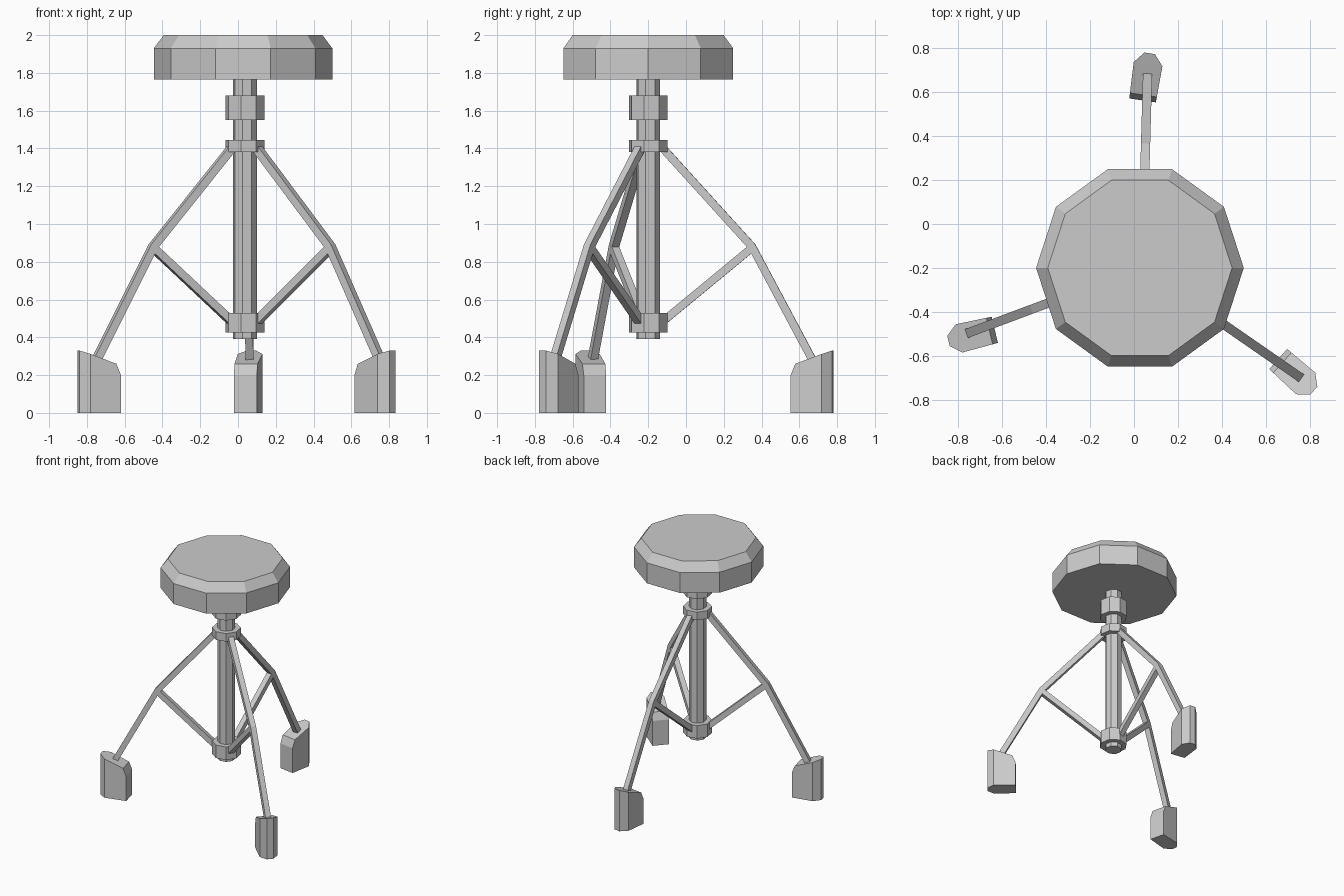
import bpy, bmesh
from math import cos, sin, pi, radians
from mathutils import Vector

if "Cube" in bpy.data.objects:
    bpy.data.objects.remove(bpy.data.objects["Cube"], do_unlink=True)

GREY = (0.6, 0.6, 0.6, 1)
mat = bpy.data.materials.new("plain grey")
mat.use_nodes = True
mat.diffuse_color = GREY
mat.node_tree.nodes["Principled BSDF"].inputs["Base Color"].default_value = GREY

AXIS = Vector((0.037, -0.2, 0))


def skin(name, rings):
    """Join equal-sized rings of points into one closed flat-shaded solid."""
    bm = bmesh.new()
    loops = [[bm.verts.new(p) for p in ring] for ring in rings]
    for a, b in zip(loops, loops[1:]):
        for i in range(len(a)):
            j = (i + 1) % len(a)
            bm.faces.new((a[i], a[j], b[j], b[i]))
    bm.faces.new(loops[0])
    bm.faces.new(loops[-1])
    bmesh.ops.recalc_face_normals(bm, faces=bm.faces)
    mesh = bpy.data.meshes.new(name)
    bm.to_mesh(mesh)
    bm.free()
    mesh.materials.append(mat)
    obj = bpy.data.objects.new(name, mesh)
    bpy.context.collection.objects.link(obj)
    return obj


def turned(name, centre, sides, start, profile):
    """Upright polygonal solid from (radius, height) pairs."""
    angles = [radians(start) + 2 * pi * i / sides for i in range(sides)]
    return skin(name, [[centre + Vector((r * cos(a), r * sin(a), z)) for a in angles]
                       for r, z in profile])


def bar(name, angle, path, half=0.021):
    """Square bar along (radius, height) points in an upright plane, mitred at bends."""
    out = Vector((cos(angle), sin(angle), 0))
    side = Vector((-sin(angle), cos(angle), 0)) * half
    pts = [AXIS + out * r + Vector((0, 0, z)) for r, z in path]
    rings = []
    for i, p in enumerate(pts):
        before = (p - pts[i - 1]).normalized() if i else (pts[1] - p).normalized()
        after = (pts[i + 1] - p).normalized() if i + 1 < len(pts) else before
        along = (before + after).normalized()
        up = side.normalized().cross(along) * half / along.dot(before)
        rings.append([p + side + up, p - side + up, p - side - up, p + side - up])
    return skin(name, rings)


def foot(name, origin, angle):
    """Rubber block with a sloped top, bevelled inner edge and rounded outer end."""
    out = Vector((cos(angle), sin(angle), 0))
    side = Vector((-sin(angle), cos(angle), 0))
    stations = [(0, 0.061, 0.2), (0.025, 0.062, 0.26), (0.167, 0.066, 0.312), (0.217, 0.024, 0.33)]
    rings = []
    for u, w, z in stations:
        c, top = Vector(origin) + out * u, Vector((0, 0, z))
        rings.append([c + side * w, c - side * w, c - side * w + top, c + side * w + top])
    return skin(name, rings)


# Padded seat
turned("seat", Vector((0.027, -0.2, 0)), 10, 0,
       [(0.473, 1.765), (0.473, 1.93), (0.42, 2.0)])

# Centre post and its collars
turned("post", AXIS, 8, 33, [(0.064, 0.39), (0.064, 1.78)])
for name, low, high in (("seat_clamp", 1.55, 1.68), ("upper_collar", 1.38, 1.445),
                        ("lower_collar", 0.425, 0.53)):
    turned(name, AXIS, 8, 33, [(0.105, low), (0.105, high)])

# Tripod legs, braces and feet
for label, degrees, knee, end, origin in (
        ("back", 88.4, 0.55, 0.87, (0.039, 0.563, 0)),
        ("right", 200.5, 0.52, 0.84, (-0.634, -0.482, 0)),
        ("left", 325.3, 0.55, 0.87, (0.657, -0.615, 0))):
    a = radians(degrees)
    bar(label + "_leg", a, [(0.06, 1.42), (knee, 0.88), (end, 0.28)])
    bar(label + "_brace", a, [(0.06, 0.47), (knee - 0.005, 0.87)])
    foot(label + "_foot", origin, a - radians(7))
